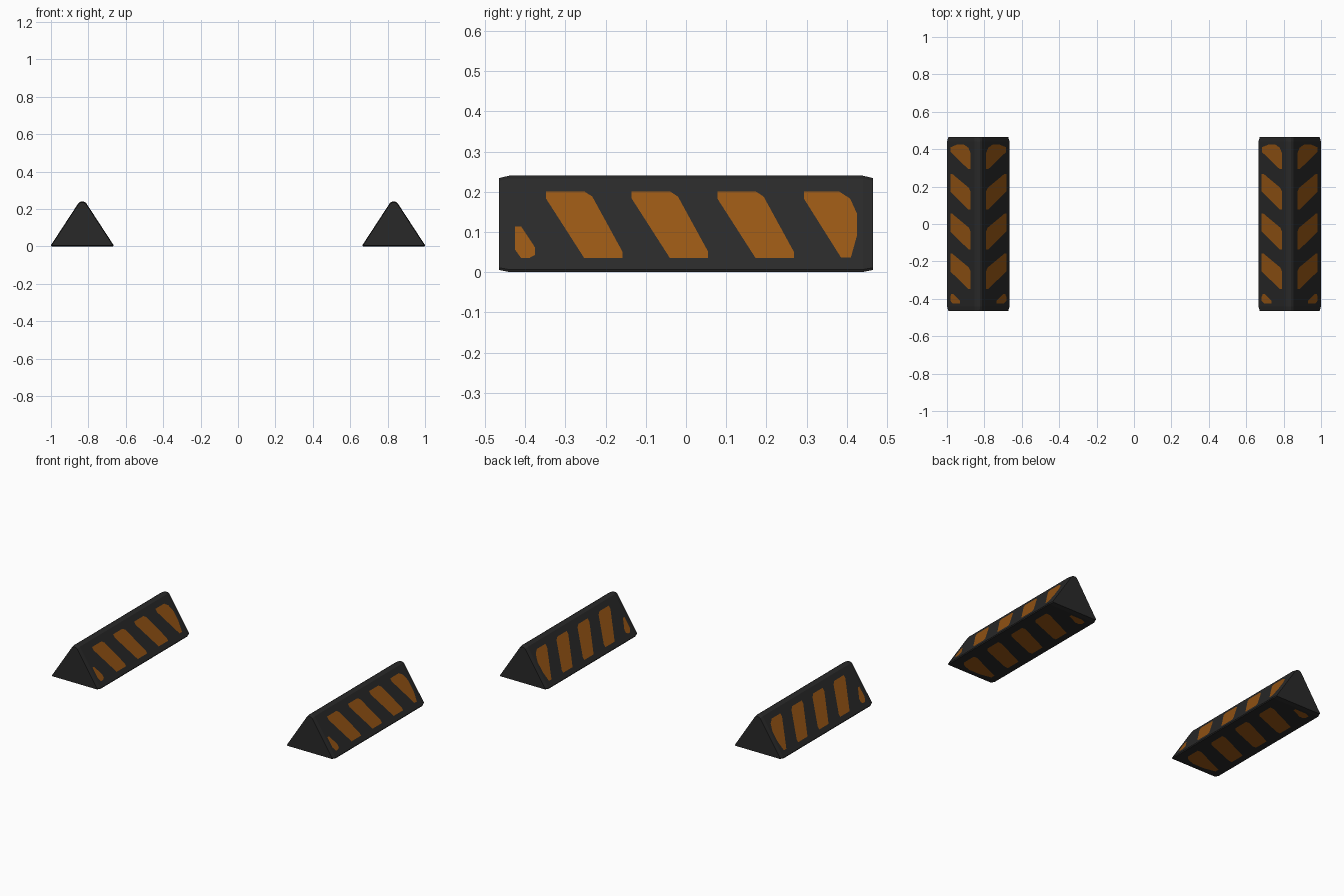
import bpy, bmesh

if "Cube" in bpy.data.objects:
    bpy.data.objects.remove(bpy.data.objects["Cube"])

LIFT = 0.0008  # stripe plates sit this far off the body


def material(name, rgb):
    m = bpy.data.materials.new(name)
    m.diffuse_color = (*rgb, 1)
    m.use_nodes = True
    m.node_tree.nodes["Principled BSDF"].inputs["Base Color"].default_value = m.diffuse_color
    return m


dark = material("charcoal", (0.022, 0.022, 0.022))
orange = material("warning orange", (0.31, 0.093, 0.007))


def make_object(name, bm, mat, x):
    mesh = bpy.data.meshes.new(name)
    bm.to_mesh(mesh)
    bm.free()
    mesh.materials.append(mat)
    ob = bpy.data.objects.new(name, mesh)
    ob.location = (x, 0, LIFT)
    bpy.context.collection.objects.link(ob)


# Triangular section with trimmed corners
HALF = [(0.165, 0.0), (0.1675, 0.006), (0.02, 0.232), (0.008, 0.2392)]
SECTION = HALF + [(-x, z) for x, z in reversed(HALF)]


def wedge_body(name, x):
    """Long prism with slightly drawn-in ends."""
    bm = bmesh.new()
    rings = []
    for y, s in ((-0.465, 0.955), (-0.44, 1), (0.44, 1), (0.465, 0.955)):
        rings.append([bm.verts.new((px * s, y, 0.11 + (pz - 0.11) * s))
                      for px, pz in SECTION])
    n = len(SECTION)
    for a, b in zip(rings, rings[1:]):
        for i in range(n):
            j = (i + 1) % n
            bm.faces.new((a[i], a[j], b[j], b[i]))
    bm.faces.new(rings[0])
    bm.faces.new(rings[-1])
    bmesh.ops.recalc_face_normals(bm, faces=bm.faces)
    make_object(name, bm, dark, x)


# Stripe outlines in (y, z) of the sloping side
FULL = [(-0.135, 0.2), (-0.04, 0.2), (-0.02, 0.187), (0.055, 0.05),
        (0.055, 0.034), (-0.04, 0.034), (-0.135, 0.182)]
FIRST = [(-0.425, 0.113), (-0.41, 0.113), (-0.375, 0.06), (-0.375, 0.042),
         (-0.39, 0.034), (-0.41, 0.034), (-0.425, 0.055)]
LAST = [(0.293, 0.2), (0.38, 0.2), (0.408, 0.182), (0.425, 0.145),
        (0.425, 0.09), (0.41, 0.036), (0.385, 0.036), (0.293, 0.182)]
STRIPES = [FIRST] + [[(y + d, z) for y, z in FULL]
                     for d in (-0.213, 0, 0.213)] + [LAST]


def on_right(y, z):
    x = 0.1675 - (z - 0.006) * 0.1475 / 0.226
    return (x + 0.837 * LIFT, y, z + 0.547 * LIFT)


def on_left(y, z):
    px, py, pz = on_right(y, z)
    return (-px, py, pz)


def on_bottom(y, z):  # same pattern turned half round
    return (-0.1675 + z / 0.24 * 0.335, -y, -LIFT)


def stripes(name, place, normal, x):
    bm = bmesh.new()
    for outline in STRIPES:
        f = bm.faces.new([bm.verts.new(place(y, z)) for y, z in outline])
        f.normal_update()
        if f.normal.x * normal[0] + f.normal.z * normal[1] < 0:
            f.normal_flip()
    make_object(name, bm, orange, x)


# Two identical wedges
for label, cx in (("left", -0.8325), ("right", 0.8325)):
    wedge_body(label + "_wedge", cx)
    stripes(label + "_wedge_right_stripes", on_right, (1, 0), cx)
    stripes(label + "_wedge_left_stripes", on_left, (-1, 0), cx)
    stripes(label + "_wedge_bottom_stripes", on_bottom, (0, -1), cx)
